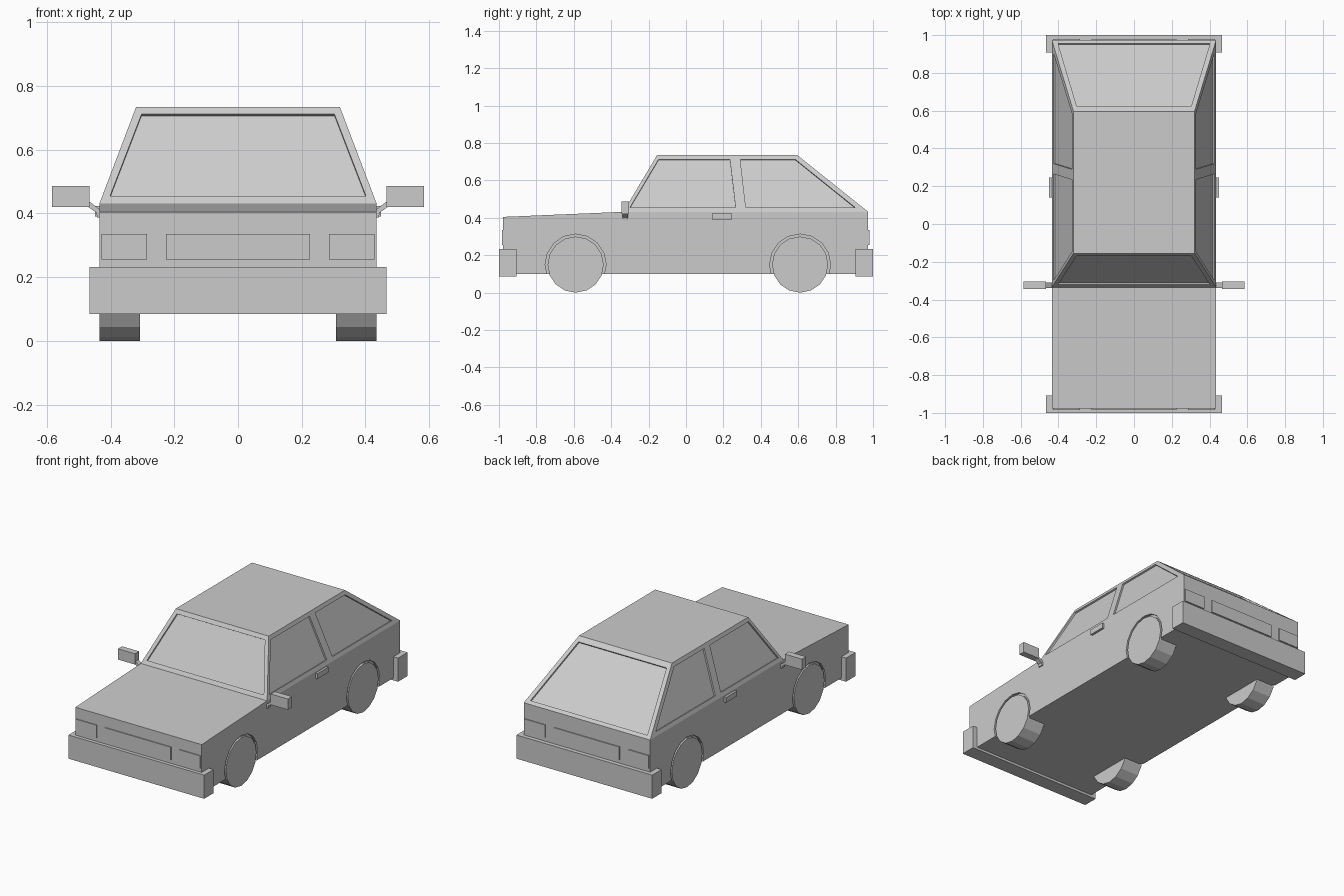
import bpy, bmesh, math
from mathutils import Vector

if "Cube" in bpy.data.objects:
    bpy.data.objects.remove(bpy.data.objects["Cube"])

GREY = (0.6, 0.6, 0.6, 1)
paint = bpy.data.materials.new("plain_grey")
paint.use_nodes = True
paint.diffuse_color = GREY
paint.node_tree.nodes["Principled BSDF"].inputs["Base Color"].default_value = GREY


def loft(name, lower, upper):
    """Solid between two matching loops of points."""
    bm = bmesh.new()
    a = [bm.verts.new(p) for p in lower]
    b = [bm.verts.new(p) for p in upper]
    bm.faces.new(a[::-1])
    bm.faces.new(b)
    for i in range(len(a)):
        j = (i + 1) % len(a)
        bm.faces.new((a[i], a[j], b[j], b[i]))
    bmesh.ops.recalc_face_normals(bm, faces=bm.faces)
    mesh = bpy.data.meshes.new(name)
    bm.to_mesh(mesh)
    bm.free()
    mesh.materials.append(paint)
    obj = bpy.data.objects.new(name, mesh)
    bpy.context.collection.objects.link(obj)
    return obj


def box(name, x, y, z):
    ring = [(x[0], y[0]), (x[1], y[0]), (x[1], y[1]), (x[0], y[1])]
    return loft(name, [(*p, z[0]) for p in ring], [(*p, z[1]) for p in ring])


def disc(name, y, radius, x0, x1, sides=16):
    ring = [(y + radius * math.sin(math.tau * i / sides),
             0.15 - radius * math.cos(math.tau * i / sides)) for i in range(sides)]
    return loft(name, [(x0, *p) for p in ring], [(x1, *p) for p in ring])


def pane_cutter(points, outward):
    """Prism that sinks a pane into a sloping cabin wall."""
    pts = [Vector(p) for p in points]
    n = (pts[1] - pts[0]).cross(pts[2] - pts[0]).normalized()
    if n.dot(Vector(outward)) < 0:
        n = -n
    return loft("pane_cutter", [p - n * 0.01 for p in pts], [p + n * 0.03 for p in pts])


def carve(target, cutters):
    for cutter in cutters:
        cutter.hide_render = True
        mod = target.modifiers.new("carve", "BOOLEAN")
        mod.operation, mod.solver, mod.object = "DIFFERENCE", "EXACT", cutter
    bpy.context.view_layer.update()
    mesh = bpy.data.meshes.new_from_object(
        target.evaluated_get(bpy.context.evaluated_depsgraph_get()))
    target.modifiers.clear()
    target.data = mesh
    for cutter in cutters:
        bpy.data.objects.remove(cutter)


# Lower body with shallow wheel arches
W, BELT, ROOF = 0.435, 0.432, 0.735
FRONT, REAR = -0.978, 0.974
AXLES = {"front": -0.59, "rear": 0.61}
side = [(FRONT, 0.1), (REAR, 0.1), (REAR, BELT), (-0.335, BELT), (FRONT, 0.405)]
body = loft("lower_body", [(-W, *p) for p in side], [(W, *p) for p in side])
carve(body, [disc("arch_cutter", y, 0.163, s * (W - 0.015), s * (W + 0.05))
             for y in AXLES.values() for s in (-1, 1)])


# Cabin: walls lean in towards the roof
def lean(low, high, z):
    return low + (high - low) * (z - BELT) / (ROOF - BELT)


def cabin_ring(z):
    x, y0, y1 = lean(W, 0.32, z), lean(-0.335, -0.155, z), lean(REAR, 0.595, z)
    return [(-x, y0, z), (x, y0, z), (x, y1, z), (-x, y1, z)]


cabin = loft("cabin", cabin_ring(BELT), cabin_ring(ROOF))

# Sunken windows
panes = []
top, low = 0.712, 0.455
for y_low, y_high, zl, out in ((-0.335, -0.155, low, (0, -1, 0)),
                               (REAR, 0.595, 0.447, (0, 1, 0))):
    panes.append(pane_cutter(
        [(x, lean(y_low, y_high, z), z)
         for x, z in ((-0.402, zl), (0.402, zl), (0.303, top), (-0.303, top))], out))
for s in (-1, 1):
    for b0, b1, t1, t0 in ((-0.3, 0.265, 0.235, -0.147), (0.32, 0.905, 0.585, 0.29)):
        panes.append(pane_cutter(
            [(s * lean(W, 0.32, z), y, z)
             for y, z in ((b0, low), (b1, low), (t1, top), (t0, top))], (s, 0, 0)))
carve(cabin, panes)

# Bumpers, lamps and grilles at both ends
for end, d, face in (("front", -1, FRONT), ("rear", 1, REAR)):
    box(end + "_bumper", (-0.467, 0.467), sorted((d * 0.907, d)), (0.085, 0.232))
    depth = sorted((face - d * 0.01, face + d * 0.006))
    box(end + "_grille", (-0.226, 0.226), depth, (0.255, 0.335))
    for name, s in (("left", 1), ("right", -1)):
        box(f"{end}_{name}_lamp", sorted((s * 0.286, s * 0.428)), depth, (0.255, 0.335))

# Wheels, door handles and mirrors on both sides
for name, s in (("left", 1), ("right", -1)):
    for end, y in AXLES.items():
        disc(f"{end}_{name}_wheel", y, 0.15, s * 0.308, s * W)
    box(name + "_door_handle", sorted((s * 0.425, s * 0.449)), (0.14, 0.247), (0.39, 0.423))
    box(name + "_mirror", sorted((s * 0.467, s * 0.585)), (-0.345, -0.305), (0.42, 0.487))
    stalk = [(0.43, 0.387), (0.442, 0.387), (0.445, 0.403), (0.47, 0.42), (0.47, 0.44),
             (0.43, 0.41)]
    loft(name + "_mirror_stalk", [(s * x, -0.34, z) for x, z in stalk],
         [(s * x, -0.31, z) for x, z in stalk])
